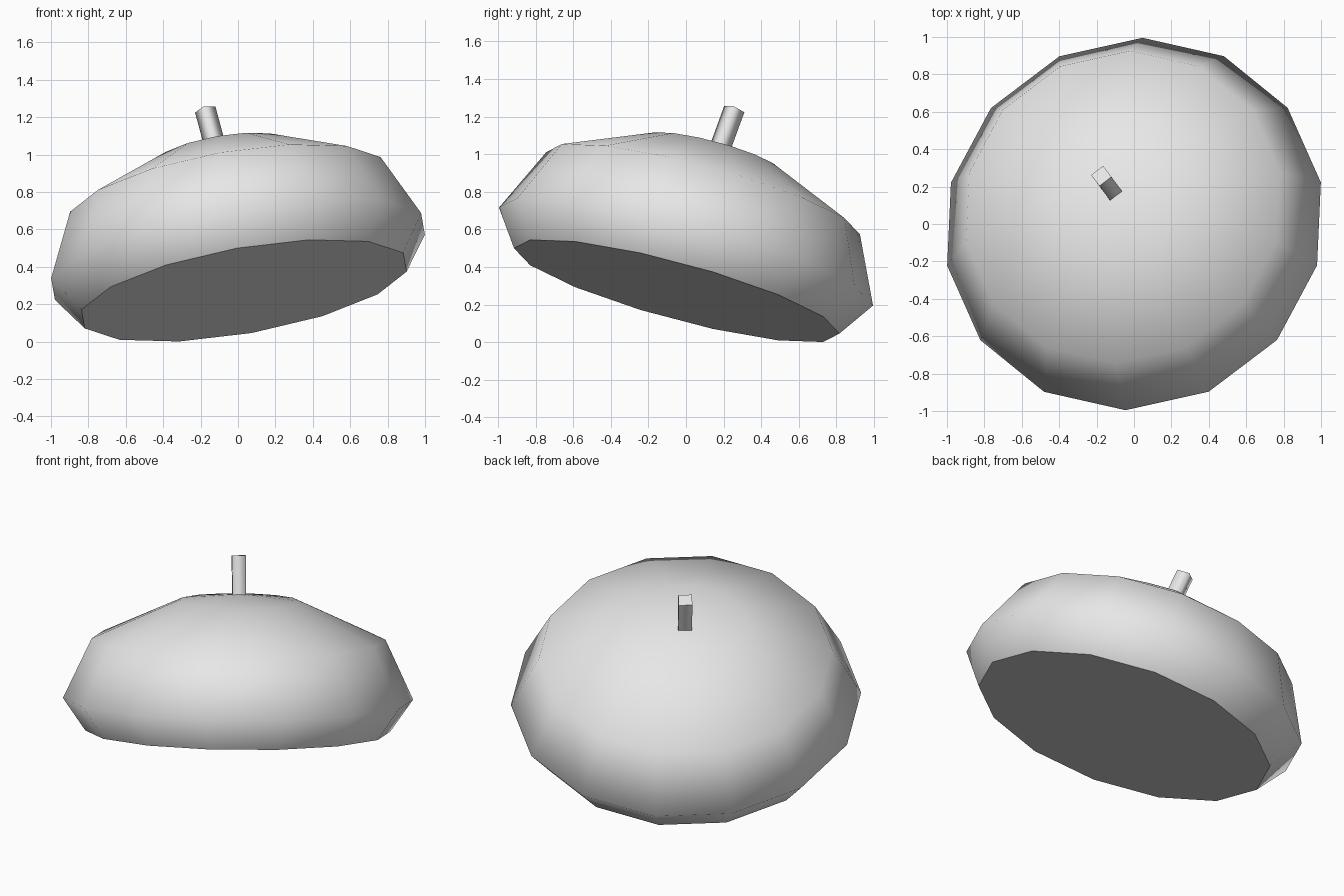
import bpy
import bmesh
from math import sin, cos, tau, radians
from mathutils import Vector

cube = bpy.data.objects.get("Cube")
if cube:
    bpy.data.objects.remove(cube, do_unlink=True)

GREY = (0.8, 0.8, 0.8, 1.0)
grey = bpy.data.materials.new("plain_grey")
grey.use_nodes = True
grey.diffuse_color = GREY
grey.node_tree.nodes["Principled BSDF"].inputs["Base Color"].default_value = GREY


def lathe(name, profile, sides, phase, origin, axis, apex=None):
    """Turn a (radius, height) profile about an axis; flat caps stay sharp."""
    bm = bmesh.new()
    rings = [[bm.verts.new((r * cos(phase + tau * i / sides),
                            r * sin(phase + tau * i / sides), h))
              for i in range(sides)] for r, h in profile]
    for low, high in zip(rings, rings[1:]):
        for i in range(sides):
            j = (i + 1) % sides
            bm.faces.new((low[i], low[j], high[j], high[i])).smooth = True
    caps = [bm.faces.new(rings[0][::-1])]
    if apex is None:
        caps.append(bm.faces.new(rings[-1]))
    else:
        tip = bm.verts.new((0, 0, apex))
        for i in range(sides):
            bm.faces.new((rings[-1][i], rings[-1][(i + 1) % sides], tip)).smooth = True
    for cap in caps:
        for edge in cap.edges:
            edge.smooth = False
    mesh = bpy.data.meshes.new(name)
    bm.to_mesh(mesh)
    bm.free()
    mesh.materials.append(grey)
    obj = bpy.data.objects.new(name, mesh)
    obj.location = origin
    obj.rotation_mode = 'QUATERNION'
    obj.rotation_quaternion = Vector((0, 0, 1)).rotation_difference(Vector(axis))
    bpy.context.collection.objects.link(obj)
    return obj


turn = radians(37.3)

# Tilted rounded body: flat base, widest rim, shoulder, crown
lathe("domed_body", [(0.896, -0.192), (1.03, 0), (0.864, 0.354), (0.36, 0.58)],
      14, turn, (0, 0, 0.455), (-0.168, 0.257, 0.952), apex=0.62)

# Square stem, leaning a little further than the body
lathe("stem", [(0.057, -0.27), (0.057, 0)],
      4, turn + tau / 8, (-0.175, 0.257, 1.24), (-0.27, 0.365, 1))
